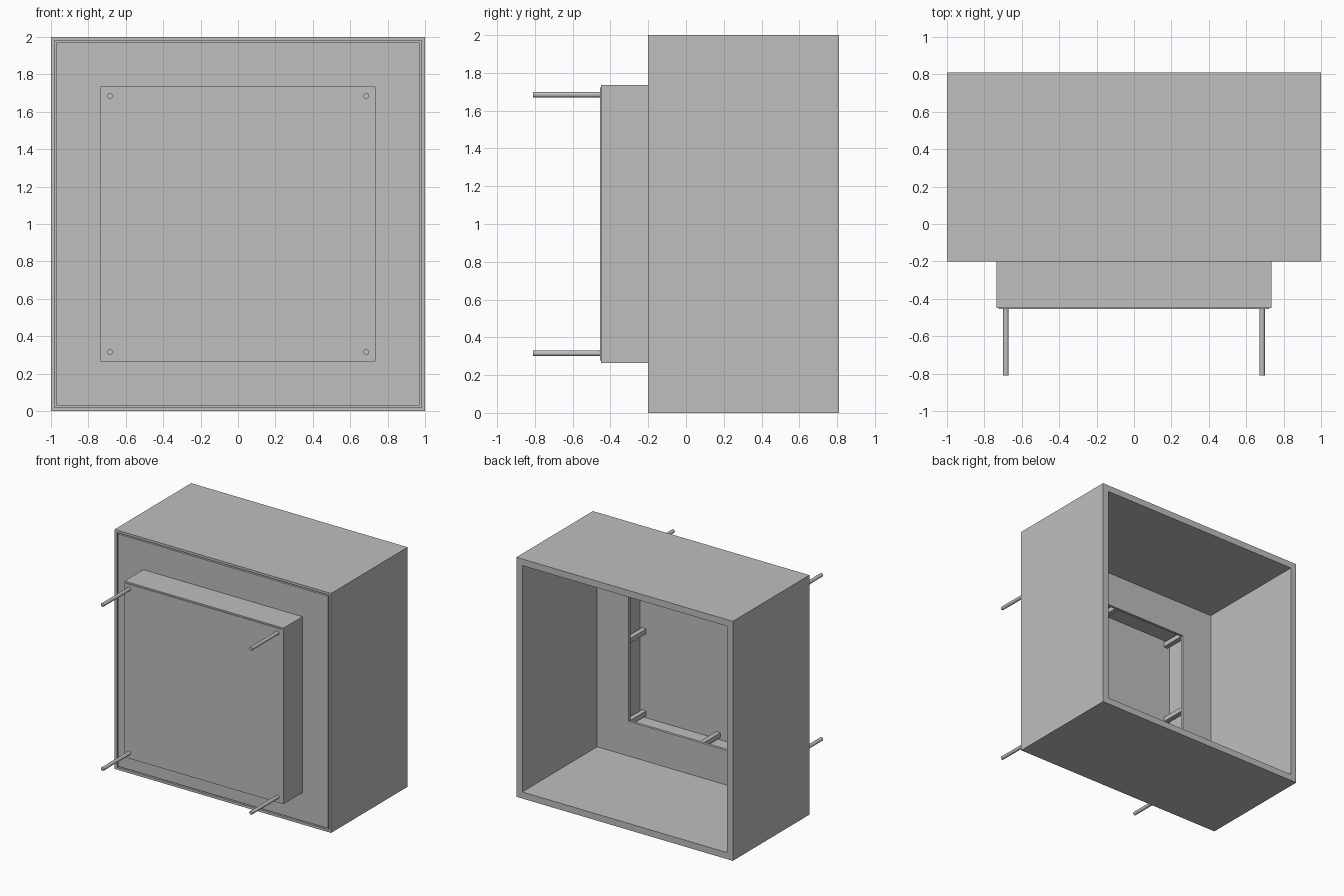
import bpy, bmesh, math
from mathutils import Matrix, Vector

cube = bpy.data.objects.get("Cube")
if cube:
    bpy.data.objects.remove(cube, do_unlink=True)

grey = bpy.data.materials.new("plain grey")
grey.use_nodes = True
colour = (0.52, 0.52, 0.52, 1)
grey.diffuse_color = colour
grey.node_tree.nodes["Principled BSDF"].inputs["Base Color"].default_value = colour

CENTRE_Z = 1.0


def finish(name, bm):
    bmesh.ops.recalc_face_normals(bm, faces=bm.faces)
    mesh = bpy.data.meshes.new(name)
    bm.to_mesh(mesh)
    bm.free()
    mesh.materials.append(grey)
    obj = bpy.data.objects.new(name, mesh)
    bpy.context.collection.objects.link(obj)
    return obj


def square_frame(name, profile):
    """Sweep a closed (half width, y) profile around a square."""
    bm = bmesh.new()
    corners = [(-1, -1), (1, -1), (1, 1), (-1, 1)]
    rings = [[bm.verts.new((sx * h, y, CENTRE_Z + sz * h)) for h, y in profile]
             for sx, sz in corners]
    n = len(profile)
    for c in range(4):
        a, b = rings[c], rings[(c + 1) % 4]
        for i in range(n):
            j = (i + 1) % n
            bm.faces.new((a[i], a[j], b[j], b[i]))
    return finish(name, bm)


def box(name, centre, size):
    bm = bmesh.new()
    bmesh.ops.create_cube(bm, size=1)
    bmesh.ops.scale(bm, vec=size, verts=bm.verts)
    bmesh.ops.translate(bm, vec=centre, verts=bm.verts)
    return finish(name, bm)


def rod(name, x, z, y0, y1, radius):
    bm = bmesh.new()
    bmesh.ops.create_cone(bm, cap_ends=True, segments=16, radius1=radius,
                          radius2=radius, depth=y1 - y0)
    turn = Matrix.Rotation(math.pi / 2, 4, 'X')
    place = Matrix.Translation(Vector((x, (y0 + y1) / 2, z)))
    bmesh.ops.transform(bm, matrix=place @ turn, verts=bm.verts)
    for f in bm.faces:
        f.smooth = len(f.verts) == 4
    for e in bm.edges:
        if any(len(f.verts) > 4 for f in e.link_faces):
            e.smooth = False
    return finish(name, bm)


# Open-backed case with a rebate for the front panel
square_frame("case_walls", [(1, -0.2), (1, 0.81), (0.945, 0.81),
                            (0.945, -0.18), (0.98, -0.18), (0.98, -0.2)])

# Front panel with a square opening
square_frame("front_panel", [(0.97, -0.2), (0.97, -0.178),
                             (0.655, -0.178), (0.655, -0.2)])

# Thin-walled raised housing around the opening
square_frame("housing_walls", [(0.735, -0.45), (0.735, -0.2),
                               (0.723, -0.2), (0.723, -0.45)])
box("housing_cover", (0, -0.44, CENTRE_Z), (1.446, 0.03, 1.446))

# Front rods at the corners, inner posts at corners and edge middles
R = 0.685
for ix, side in ((-1, "right"), (0, "middle"), (1, "left")):
    for iz, level in ((-1, "lower"), (0, "centre"), (1, "upper")):
        if ix == 0 and iz == 0:
            continue
        x, z = ix * R, CENTRE_Z + iz * R
        box(f"inner_post_{level}_{side}", (x, -0.3125, z), (0.04, 0.225, 0.04))
        if ix and iz:
            rod(f"front_rod_{level}_{side}", x, z, -0.81, -0.43, 0.015)
